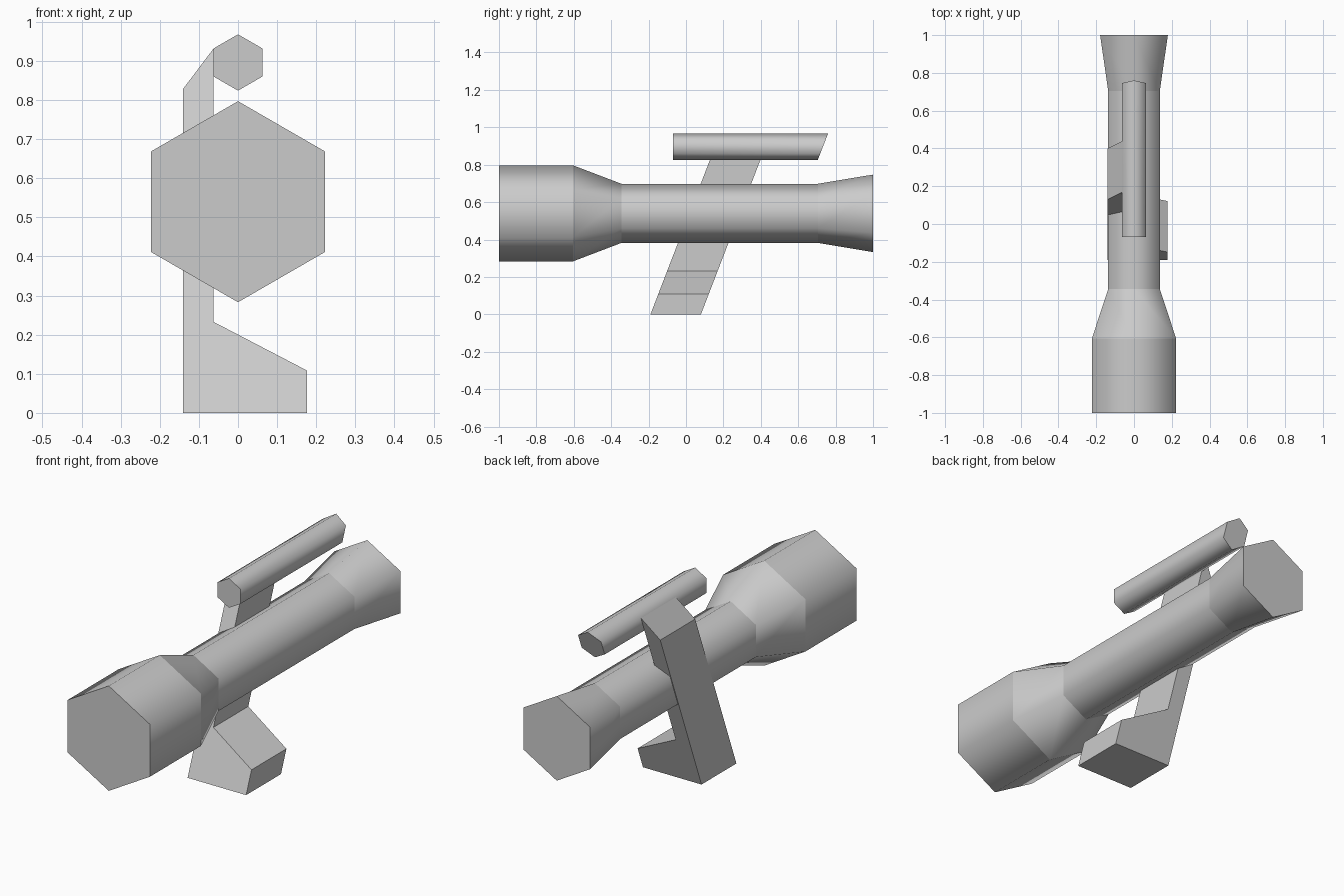
import bpy
import bmesh
from math import sin, cos, pi

if "Cube" in bpy.data.objects:
    bpy.data.objects.remove(bpy.data.objects["Cube"])

grey = bpy.data.materials.new("plain grey")
grey.use_nodes = True
COLOUR = (0.6, 0.6, 0.6, 1)
grey.diffuse_color = COLOUR
grey.node_tree.nodes["Principled BSDF"].inputs["Base Color"].default_value = COLOUR


def finish(bm, name):
    bmesh.ops.recalc_face_normals(bm, faces=bm.faces)
    mesh = bpy.data.meshes.new(name)
    bm.to_mesh(mesh)
    bm.free()
    mesh.materials.append(grey)
    obj = bpy.data.objects.new(name, mesh)
    bpy.context.collection.objects.link(obj)
    return obj


def hex_tube(name, stations, height, end_slant=0.0):
    """Closed six-sided tube along y: smooth around, crisp at each ring."""
    bm = bmesh.new()
    rings = []
    for i, (y, r) in enumerate(stations):
        slant = end_slant if i == len(stations) - 1 else 0
        ring = []
        for k in range(6):
            a = pi / 2 + k * pi / 3
            z = r * sin(a)
            ring.append(bm.verts.new((r * cos(a), y + slant * z, height + z)))
        rings.append(ring)
    for low, high in zip(rings, rings[1:]):
        for k in range(6):
            n = (k + 1) % 6
            bm.faces.new((low[k], low[n], high[n], high[k])).smooth = True
    for ring in (rings[0], rings[-1]):
        bm.faces.new(ring)
    for ring in rings:
        for k in range(6):
            bm.edges.get((ring[k], ring[(k + 1) % 6])).smooth = False
    return finish(bm, name)


# Main sight tube with wide front housing and flared eyepiece
hex_tube("scope_body",
         [(-1, 0.257), (-0.605, 0.257), (-0.345, 0.158), (0.705, 0.158), (1, 0.207)],
         0.54)

# Small upper tube with a slanted rear end
hex_tube("upper_tube", [(-0.07, 0.072), (0.732, 0.072)], 0.896, end_slant=0.39)

# Side bracket and foot, leaning backward as it rises
profile = [(-0.14, 0), (0.177, 0), (0.177, 0.108), (-0.063, 0.233),
           (-0.063, 0.931), (-0.14, 0.829)]
LEAN = 0.385
bm = bmesh.new()
front, back = [[bm.verts.new((x, y + LEAN * z, z)) for x, z in profile]
               for y in (-0.19, 0.08)]
bm.faces.new(front)
bm.faces.new(back)
for k in range(len(profile)):
    n = (k + 1) % len(profile)
    bm.faces.new((front[k], front[n], back[n], back[k]))
finish(bm, "mount_bracket")
